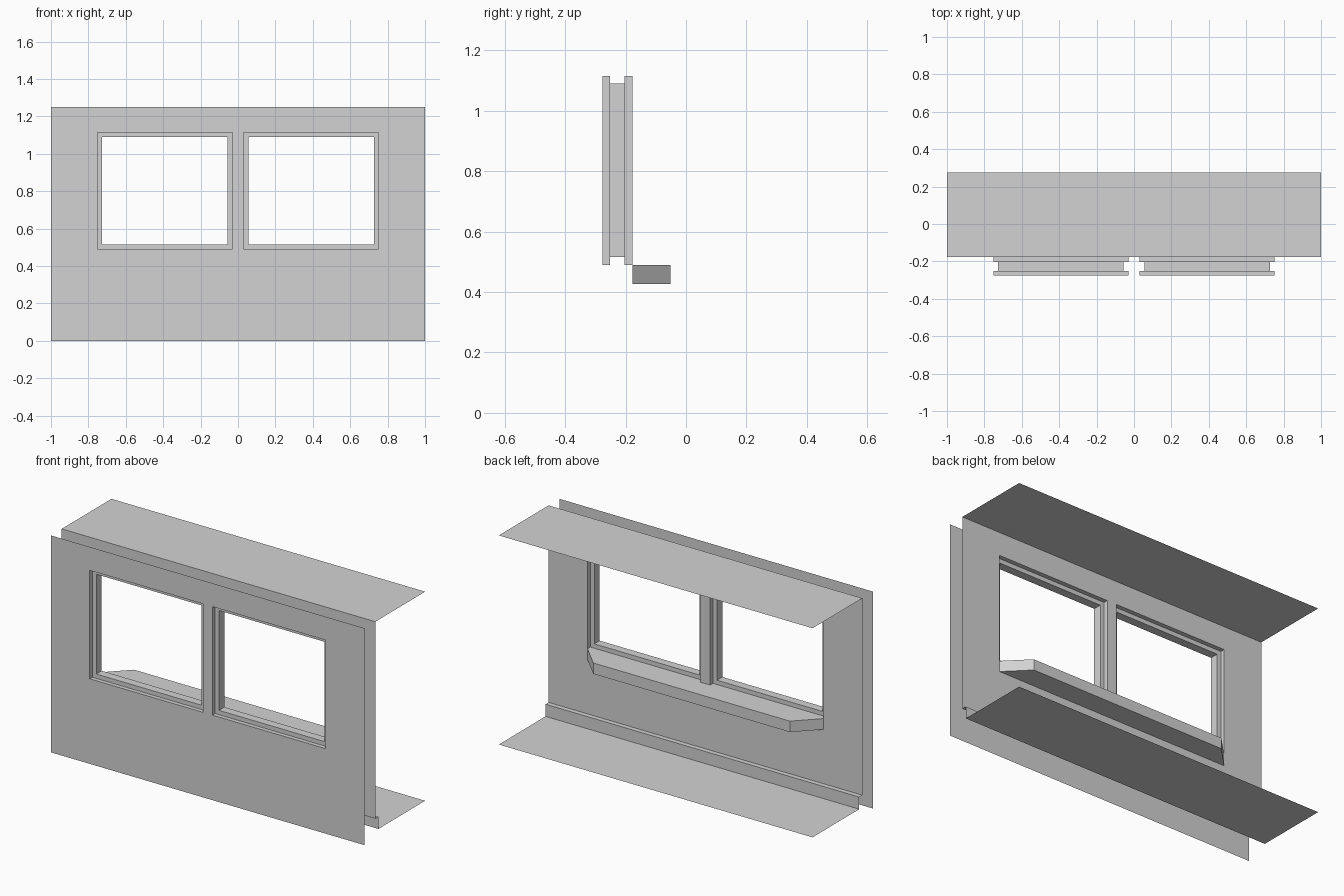
import bpy
import bmesh

cube = bpy.data.objects.get("Cube")
if cube:
    bpy.data.objects.remove(cube, do_unlink=True)

plaster = bpy.data.materials.new("light_grey")
plaster.use_nodes = True
GREY = (0.65, 0.65, 0.65, 1)
plaster.diffuse_color = GREY
plaster.node_tree.nodes["Principled BSDF"].inputs["Base Color"].default_value = GREY

# Main dimensions
HALF, TOP = 1.0, 1.25
OUTER_Y, INNER_Y, ROOM_Y = -0.276, -0.177, 0.276
WIN_IN, WIN_OUT, WIN_LOW, WIN_HIGH = 0.03, 0.752, 0.49, 1.115
FLOOR_Z, BASE_TOP, BASE_Y = 0.045, 0.115, -0.149


def finish(name, bm):
    mesh = bpy.data.meshes.new(name)
    bm.to_mesh(mesh)
    bm.free()
    mesh.materials.append(plaster)
    obj = bpy.data.objects.new(name, mesh)
    bpy.context.collection.objects.link(obj)
    return obj


def wall(name, y, bottom, facing):
    """Thin wall sheet with two window openings."""
    bm = bmesh.new()
    xs = [-HALF, -WIN_OUT, -WIN_IN, WIN_IN, WIN_OUT, HALF]
    zs = [bottom, WIN_LOW, WIN_HIGH, TOP]
    grid = [[bm.verts.new((x, y, z)) for z in zs] for x in xs]
    for i in range(len(xs) - 1):
        for j in range(len(zs) - 1):
            if j == 1 and i in (1, 3):
                continue
            ring = [grid[i][j], grid[i + 1][j], grid[i + 1][j + 1], grid[i][j + 1]]
            bm.faces.new(ring if facing < 0 else ring[::-1])
    return finish(name, bm)


def strip(name, profile):
    """Sheet swept along the whole length from a (y, z) profile."""
    bm = bmesh.new()
    left = [bm.verts.new((-HALF, y, z)) for y, z in profile]
    right = [bm.verts.new((HALF, y, z)) for y, z in profile]
    for k in range(len(profile) - 1):
        bm.faces.new((left[k], right[k], right[k + 1], left[k + 1]))
    return finish(name, bm)


def window(name, x0, x1):
    """Reveal and raised frame, stepped through the wall depth."""
    bm = bmesh.new()
    steps = [(0, OUTER_Y), (0, -0.252), (0.025, -0.252),
             (0.025, -0.203), (0, -0.203), (0, INNER_Y)]
    rings = []
    for inset, y in steps:
        a, b = x0 + inset, x1 - inset
        low, high = WIN_LOW + inset, WIN_HIGH - inset
        rings.append([bm.verts.new((x, y, z)) for x, z in
                      ((a, low), (b, low), (b, high), (a, high))])
    for r, s in zip(rings, rings[1:]):
        for k in range(4):
            n = (k + 1) % 4
            bm.faces.new((r[k], r[n], s[n], s[k]))
    return finish(name, bm)


# Wall sheets
wall("outer_wall", OUTER_Y, 0, -1)
wall("inner_wall", INNER_Y, BASE_TOP, 1)

# Ceiling, skirting with its top ledge, and floor
strip("ceiling", [(INNER_Y, TOP), (ROOM_Y, TOP)])
strip("skirting", [(BASE_Y, FLOOR_Z), (BASE_Y, BASE_TOP), (INNER_Y, BASE_TOP)])
strip("floor", [(BASE_Y, FLOOR_Z), (ROOM_Y, FLOOR_Z)])

# Windows on both sides of the mullion
window("right_window", -WIN_OUT, -WIN_IN)
window("left_window", WIN_IN, WIN_OUT)

# Interior sill with clipped corners
bm = bmesh.new()
sill_y, clip = -0.051, 0.125
outline = [(-WIN_OUT, INNER_Y), (WIN_OUT, INNER_Y),
           (WIN_OUT - clip, sill_y), (-WIN_OUT + clip, sill_y)]
base = bm.faces.new([bm.verts.new((x, y, 0.427)) for x, y in outline])
up = bmesh.ops.extrude_face_region(bm, geom=[base])["geom"]
bmesh.ops.translate(bm, vec=(0, 0, WIN_LOW - 0.427),
                    verts=[v for v in up if isinstance(v, bmesh.types.BMVert)])
bmesh.ops.recalc_face_normals(bm, faces=bm.faces)
finish("window_sill", bm)
